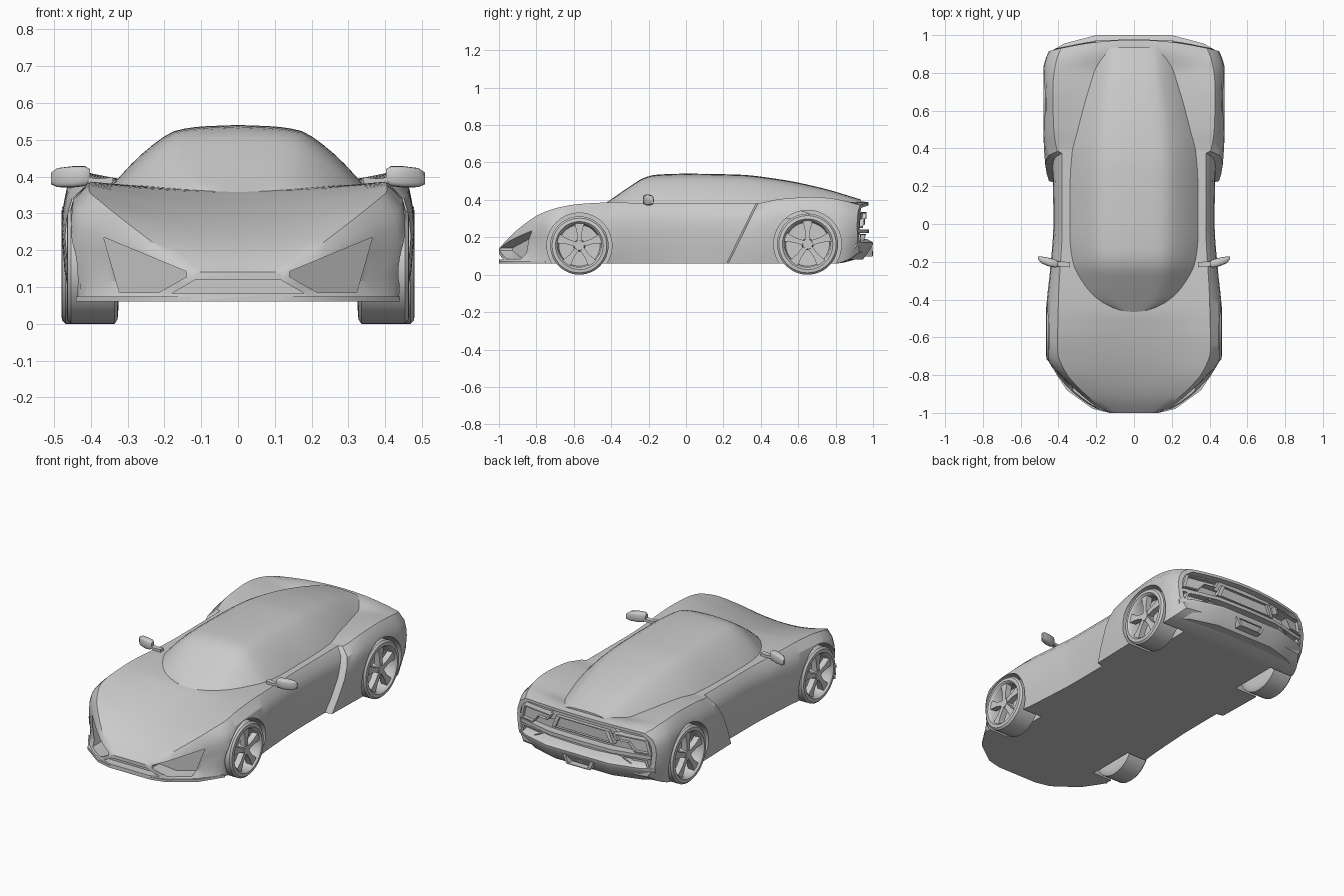
import bpy, bmesh, math
from mathutils import Matrix, Vector

if "Cube" in bpy.data.objects:
    bpy.data.objects.remove(bpy.data.objects["Cube"])


def curve(pts):
    """Smooth, non-overshooting interpolation through (y, value) knots."""
    n = len(pts)
    d = [(pts[i + 1][1] - pts[i][1]) / (pts[i + 1][0] - pts[i][0]) for i in range(n - 1)]
    m = [d[0]] + [2 * a * b / (a + b) if a * b > 0 else 0 for a, b in zip(d, d[1:])] + [d[-1]]

    def f(y):
        i = max(0, min(n - 2, sum(p[0] <= y for p in pts) - 1))
        h = pts[i + 1][0] - pts[i][0]
        t = max(0, min(1, (y - pts[i][0]) / h))
        return ((2 * t**3 - 3 * t * t + 1) * pts[i][1] + (t**3 - 2 * t * t + t) * h * m[i]
                + (3 * t * t - 2 * t**3) * pts[i + 1][1] + (t**3 - t * t) * h * m[i + 1])
    return f


def finish(name, bm, angle=32):
    bmesh.ops.recalc_face_normals(bm, faces=bm.faces)
    me = bpy.data.meshes.new(name)
    bm.to_mesh(me)
    bm.free()
    ob = bpy.data.objects.new(name, me)
    bpy.context.collection.objects.link(ob)
    smooth(ob, angle)
    return ob


def smooth(ob, angle=32):
    bpy.ops.object.select_all(action='DESELECT')
    ob.select_set(True)
    bpy.context.view_layer.objects.active = ob
    bpy.ops.object.shade_smooth_by_angle(angle=math.radians(angle))


def loft(name, rings, angle=32):
    bm = bmesh.new()
    vs = [[bm.verts.new(p) for p in r] for r in rings]
    n = len(vs[0])
    for a, b in zip(vs, vs[1:]):
        for i in range(n):
            j = (i + 1) % n
            bm.faces.new((a[i], a[j], b[j], b[i]))
    bm.faces.new(vs[0])
    bm.faces.new(vs[-1])
    return finish(name, bm, angle)


def both(half):
    """Close a right-hand half section (first and last point on x=0)."""
    return half + [(-x, y, z) for x, y, z in half[-2:0:-1]]


def cut(ob, cutter):
    cutter.hide_render = True
    mod = ob.modifiers.new("cut", 'BOOLEAN')
    mod.object, mod.operation, mod.solver = cutter, 'DIFFERENCE', 'EXACT'
    bpy.context.view_layer.objects.active = ob
    bpy.ops.object.modifier_apply(modifier=mod.name)
    bpy.data.objects.remove(cutter)


# Feature lines of the lower body
sill_w = curve([(-1, .13), (-.97, .22), (-.87, .355), (-.75, .43), (-.6, .45), (-.3, .425), (0, .41),
                (.375, .41), (.385, .45), (.8, .46), (.9, .44), (.975, .40)])
waist_w = curve([(-1, .13), (-.97, .205), (-.9, .29), (-.8, .39), (-.72, .455), (-.6, .466), (-.45, .464),
                 (-.25, .445), (0, .427), (.375, .432), (.385, .47), (.55, .48), (.83, .48), (.92, .468), (.975, .45)])
crest_x = curve([(-1, .12), (-.94, .21), (-.89, .27), (-.78, .365), (-.67, .405), (-.4, .40), (0, .38),
                 (.375, .38), (.385, .405), (.5, .425), (.7, .43), (.9, .41), (.975, .385)])
crest_z = curve([(-1, .14), (-.94, .205), (-.89, .25), (-.78, .325), (-.67, .362), (-.57, .378), (-.4, .386),
                 (-.1, .38), (.375, .382), (.5, .405), (.68, .415), (.85, .398), (.975, .372)])
deck_z = curve([(-1, .14), (-.94, .19), (-.85, .24), (-.7, .298), (-.55, .34), (-.45, .36), (-.2, .37),
                (.4, .37), (.8, .365), (.93, .392), (.975, .387)])
floor_z = curve([(-1, .065), (-.9, .06), (.8, .06), (.9, .08), (.975, .12)])


def rear_y(x):
    return .06 * (x / .45) ** 2


def section(t, inset=0, back=0):
    b, w, cx, cz, dz = floor_z(t), waist_w(t), crest_x(t), crest_z(t), deck_z(t)
    h = cz - b
    pts = [(0, b), (sill_w(t) * .5, b), (sill_w(t), b), (w - .008, b + .25 * h), (w, b + .55 * h),
           (w - .08 * (w - cx), b + .72 * h), (w - .3 * (w - cx), b + .87 * h), (cx, cz)]
    pts += [(cx * f, dz + (cz - dz) * f * f) for f in (.8, .6, .4, .2, 0)]
    out = []
    for x, z in pts:
        x, z = x * (1 - inset * .45), .25 + (z - .25) * (1 - inset)
        y = t - back - max(0, (t - .8) / .175) * rear_y(x)      # curved tail
        y -= .5 * (.382 - z) * max(0, 1 - abs(t - .38) / .3)      # slanted rear-fender edge
        out.append((x, y, z))
    return both(out)


# Lower body with recessed tail
ts = sorted([-1 + 1.975 * i / 72 for i in range(73)] + [.375, .385])
body = loft("body", [section(t) for t in ts] + [section(.975, .12), section(.975, .14, .035)])

# Wheel arches
AXLES = [(-.57, .156, .465), (.65, .163, .48)]
for y, r, _ in AXLES:
    for s in (1, -1):
        ring = [(y + (r + .018) * math.cos(a), r + (r + .018) * math.sin(a))
                for a in [2 * math.pi * i / 56 for i in range(56)]]
        cut(body, loft("arch_cutter", [[(s * x, p, q) for p, q in ring] for x in (.31, .6)]))

# Front intakes
side_in = [(.365, .235), (.322, .085), (.215, .085), (.14, .128), (.14, .142)]
for s in (1, -1):
    cut(body, loft("intake_cutter", [[(s * x, -1.1, z) for x, z in side_in],
                                     [(s * x, -1.035 + .76 * x, z) for x, z in side_in]]))
mid_in = [(-.115, .12), (.115, .12), (.18, .082), (-.18, .082)]
cut(body, loft("grille_cutter", [[(x, y, z) for x, z in mid_in] for y in (-1.1, -.95)]))
smooth(body, 30)

# Cabin: windscreen, roof and fastback in one shell
cab_w = curve([(-.475, .08), (-.45, .2), (-.4, .29), (-.3, .355), (-.2, .39), (-.05, .405), (.2, .405),
               (.38, .395), (.6, .35), (.82, .285), (.935, .26)])
cab_z = curve([(-.475, .352), (-.4, .403), (-.3, .472), (-.22, .52), (-.155, .535), (0, .54), (.28, .535),
               (.5, .51), (.72, .465), (.935, .402)])
arch = curve([(0, 1), (.25, .982), (.42, .935), (.56, .79), (.7, .583), (.825, .354), (1, 0)])
rings = []
for i in range(49):
    t = -.475 + 1.41 * i / 48
    us = [1 - k / 14 for k in range(15)]
    half = [(0, t, .3)] + [(cab_w(t) * u, t, .3 + (cab_z(t) - .3) * arch(u)) for u in us]
    rings.append(both(half))
loft("cabin", rings, 35)

# Front splitter
plan = [(0, -1), (.13, -1), (.22, -.978), (.355, -.88), (.44, -.75), (0, -.75)]
loft("splitter", [both([(x, y, z) for x, y in plan]) for z in (.06, .074)])

# Rear crossbar and lower bumper
plan = [(0, .978), (.2, .972), (.42, .922), (.41, .87), (0, .9)]
loft("rear_crossbar", [both([(x, y, z) for x, y in plan]) for z in (.222, .242)])
plan = [(0, 1), (.2, 1), (.37, .955), (.44, .915), (.44, .84), (0, .84)]
loft("rear_bumper", [both([(x * k, y - d * (y > .9), z) for x, y in plan])
                     for z, d, k in ((.08, .055, .93), (.155, .002, 1), (.172, 0, 1), (.19, .03, .98))])


def framed(name, outline, y0, depth, wall):
    """Open-faced housing that follows the curved tail."""
    cx = sum(p[0] for p in outline) / len(outline)
    cz = sum(p[1] for p in outline) / len(outline)

    def ring(k, dy):
        pts = [(cx + (x - cx) * k, cz + (z - cz) * k) for x, z in outline]
        return [(x, y0 + dy - rear_y(x), z) for x, z in pts]
    return loft(name, [ring(1, -.06), ring(1, 0), ring(wall, 0), ring(wall, -depth)])


# Tail lights and exhaust
for s, side in ((1, "right"), (-1, "left")):
    framed("tail_light_" + side, [(s * x, z) for x, z in
           ((.2, .335), (.405, .33), (.425, .25), (.33, .25), (.29, .3), (.22, .3))], .978, .02, .84)
    framed("lower_vent_" + side, [(s * x, z) for x, z in
           ((.24, .218), (.40, .218), (.415, .17), (.33, .17))], .98, .03, .8)
framed("centre_panel", [(-.17, .335), (.17, .335), (.2, .265), (-.2, .265)], .965, .015, .88)
framed("exhaust", [(-.1, .148), (.1, .148), (.075, .098), (-.075, .098)], 1.0, .04, .8)


def wheel(name, s, y, R, face):
    bm = bmesh.new()
    prof = [(-.14, 0), (-.14, R - .04), (-.138, R - .012), (-.13, R), (-.012, R), (-.002, R - .01),
            (0, R - .028), (-.006, R - .034), (-.014, R - .04), (-.07, R - .046), (-.075, 0)]
    n = 48
    grid = [[bm.verts.new((x, r * math.cos(2 * math.pi * i / n), r * math.sin(2 * math.pi * i / n)))
             for x, r in prof] for i in range(n)]
    for i in range(n):
        for j in range(len(prof) - 1):
            a, b = grid[i], grid[(i + 1) % n]
            bm.faces.new((a[j], b[j], b[j + 1], a[j + 1]))
    bmesh.ops.remove_doubles(bm, verts=bm.verts, dist=1e-5)
    # five flared spokes and hub
    for k in range(5):
        rot = Matrix.Rotation(2 * math.pi * k / 5, 3, 'X')
        out = [(-.013, .015), (.013, .015), (.014, R * .45), (.026, R - .036), (-.026, R - .036), (-.014, R * .45)]
        rows = [[bm.verts.new(rot @ Vector((x, p, q))) for p, q in out] for x in (-.045, -.01)]
        for r in rows:
            bm.faces.new(r)
        for i in range(6):
            bm.faces.new((rows[0][i], rows[0][(i + 1) % 6], rows[1][(i + 1) % 6], rows[1][i]))
    bmesh.ops.create_cone(bm, cap_ends=True, segments=20, radius1=.032, radius2=.026, depth=.045,
                          matrix=Matrix.Translation((-.03, 0, 0)) @ Matrix.Rotation(math.pi / 2, 4, 'Y'))
    bmesh.ops.transform(bm, verts=bm.verts, matrix=Matrix.Translation((s * face, y, R)) @ Matrix.Diagonal((s, 1, 1, 1)))
    finish(name, bm, 35)


for (y, r, face), end in zip(AXLES, ("front", "rear")):
    for s, side in ((1, "right"), (-1, "left")):
        wheel(f"{end}_wheel_{side}", s, y, r, face)

# Door mirrors: rounded head sweeping outward on a short stalk
for s, side in ((1, "right"), (-1, "left")):
    rings = []
    for x, y, zc, dy, dz in ((.402, -.212, .402, .012, .018), (.415, -.21, .401, .021, .027), (.45, -.202, .399, .023, .029),
                             (.49, -.19, .397, .018, .026), (.508, -.18, .395, .007, .016)):
        ring = []
        for k in range(16):
            c, q = math.cos(math.pi * k / 8), math.sin(math.pi * k / 8)
            ring.append((s * x, y + dy * math.copysign(abs(c) ** .6, c), zc + dz * math.copysign(abs(q) ** .6, q)))
        rings.append(ring)
    loft("mirror_" + side, rings, 40)
    loft("mirror_stalk_" + side, [[(s * x, y + a, z + b) for a, b in ((-.014, -.008), (.014, -.008), (.014, .008), (-.014, .008))]
                                  for x, y, z in ((.34, -.215, .39), (.385, -.213, .386), (.425, -.208, .395))])
